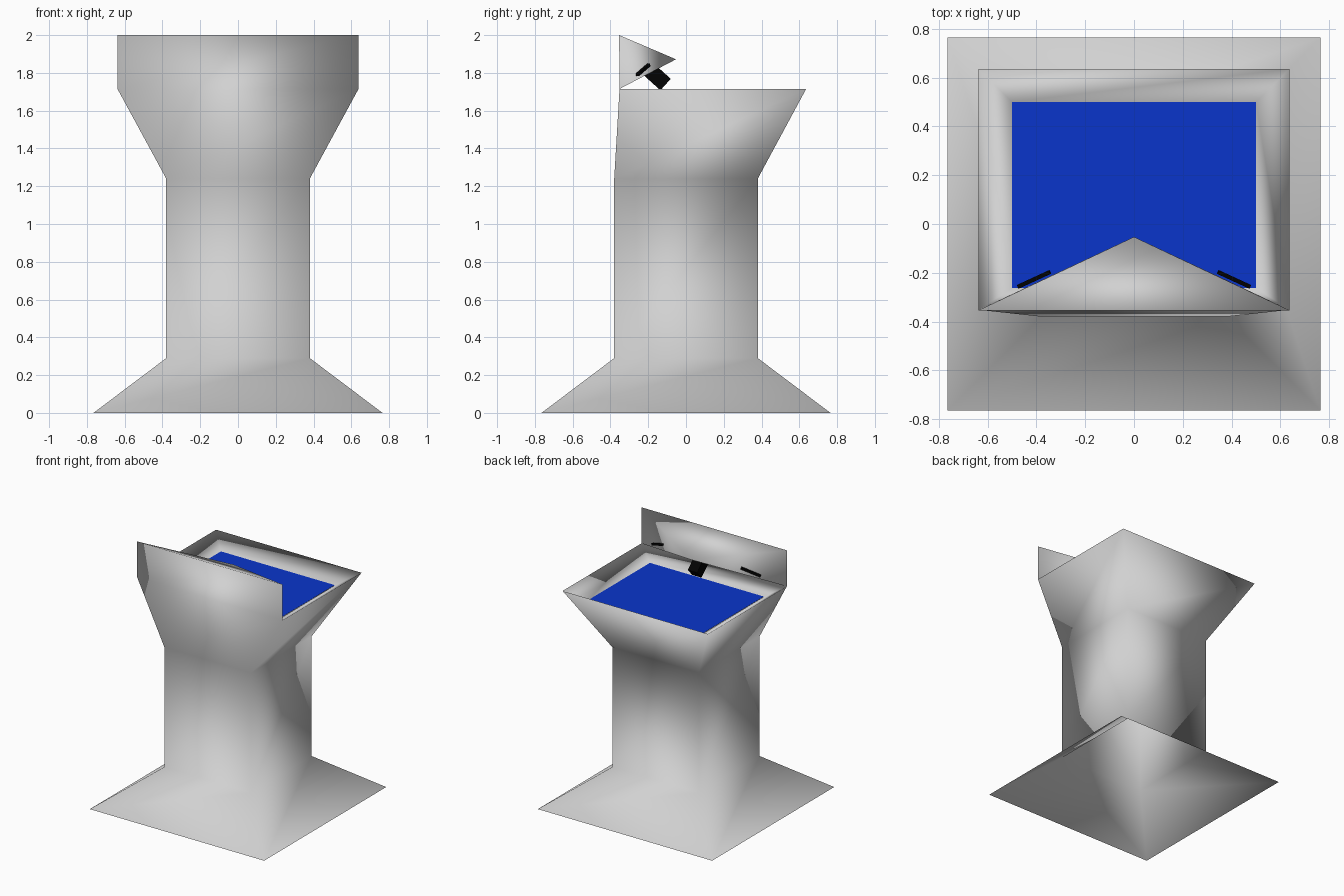
import bpy, bmesh
from math import radians
from mathutils import Matrix, Vector

if "Cube" in bpy.data.objects:
    bpy.data.objects.remove(bpy.data.objects["Cube"])


def material(name, rgb):
    m = bpy.data.materials.new(name)
    m.use_nodes = True
    m.diffuse_color = (*rgb, 1)
    m.node_tree.nodes["Principled BSDF"].inputs["Base Color"].default_value = (*rgb, 1)
    return m


def finish(name, bm, mat, smooth=False):
    mesh = bpy.data.meshes.new(name)
    for f in bm.faces:
        f.smooth = smooth
    bm.to_mesh(mesh)
    bm.free()
    mesh.materials.append(mat)
    ob = bpy.data.objects.new(name, mesh)
    bpy.context.collection.objects.link(ob)
    return ob


def box(name, size, matrix, mat):
    bm = bmesh.new()
    bmesh.ops.create_cube(bm, size=1, matrix=matrix @ Matrix.Diagonal((*size, 1)))
    return finish(name, bm, mat)


stone = material("light grey stone", (0.64, 0.64, 0.64))
blue = material("blue water", (0.003, 0.036, 0.6))
black = material("black metal", (0.001, 0.001, 0.001))

# Open shell of pedestal, flared bowl and basin wall as square rings: half width, front y, back y, height
bm = bmesh.new()
rings = []
for half, front, back, z in [(0.765, -0.765, 0.765, 0), (0.38, -0.38, 0.38, 0.29),
                             (0.38, -0.38, 0.38, 1.24), (0.638, -0.352, 0.636, 1.715),
                             (0.5, -0.262, 0.5, 1.63)]:
    rings.append([bm.verts.new(p) for p in ((-half, front, z), (half, front, z),
                                            (half, back, z), (-half, back, z))])
for low, high in zip(rings, rings[1:]):
    for i in range(4):
        j = (i + 1) % 4
        bm.faces.new((low[i], low[j], high[j], high[i]))

# Splash hood: front panel on the rim with a pyramid behind it
left, right = rings[3][0], rings[3][1]
top_l, top_r = (bm.verts.new((x, -0.354, 2)) for x in (-0.638, 0.638))
apex = bm.verts.new((0, -0.053, 1.872))
bm.faces.new((left, right, top_r, top_l))
outline = [left, right, top_r, top_l]
for a, b in zip(outline, outline[1:] + outline[:1]):
    bm.faces.new((b, a, apex))
finish("fountain_body", bm, stone, smooth=True)

# Water sheet closing the basin
bm = bmesh.new()
bmesh.ops.create_grid(bm, x_segments=1, y_segments=1, size=0.5,
                      matrix=Matrix.Translation((0, 0.119, 1.632)) @ Matrix.Diagonal((1, 0.762, 1, 1)))
finish("water", bm, blue)

# Spout pointing down and back from under the hood
box("spout", (0.082, 0.14, 0.082),
    Matrix.Translation((0, -0.16, 1.785)) @ Matrix.Rotation(radians(-42), 4, 'X'), black)

# Slanted slits on the two back faces of the hood
for side, name in ((1, "left_slit"), (-1, "right_slit")):
    outer = Vector((side * 0.475, -0.257, 1.79))
    inner = Vector((side * 0.345, -0.197, 1.842))
    along = (inner - outer).normalized()
    normal = Vector((side * 0.3, 0.64, 0)).normalized()
    normal = (normal - along * normal.dot(along)).normalized()
    up = along.cross(normal)
    rot = Matrix((along, normal, up)).transposed().to_4x4()
    box(name, ((inner - outer).length, 0.017, 0.015),
        Matrix.Translation((outer + inner) / 2) @ rot, black)
